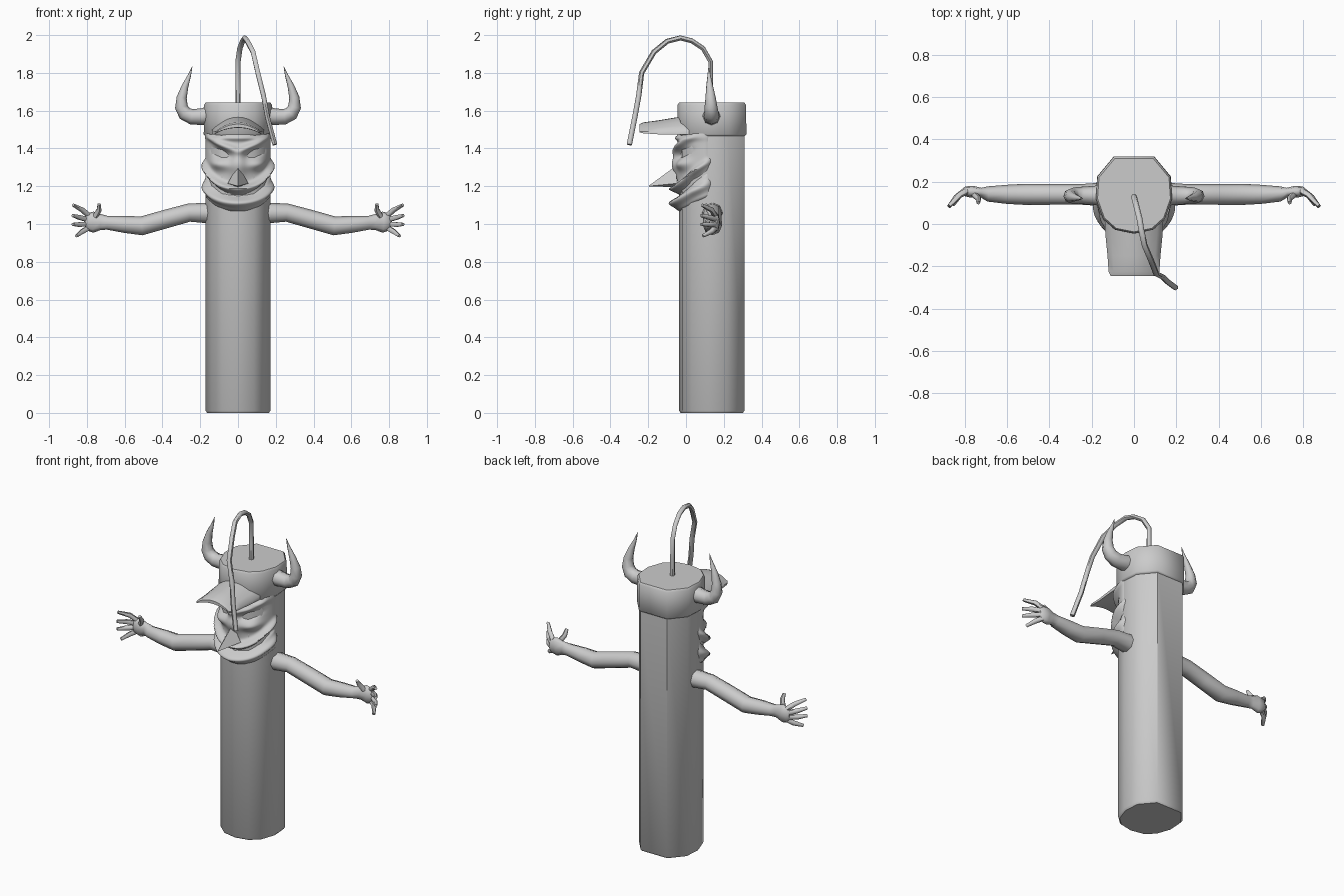
import bpy, bmesh, math
from math import sin, cos, exp, pi, radians

if "Cube" in bpy.data.objects:
    bpy.data.objects.remove(bpy.data.objects["Cube"])

grey = bpy.data.materials.new("plain grey")
grey.diffuse_color = (0.6, 0.6, 0.6, 1)
grey.use_nodes = True
grey.node_tree.nodes["Principled BSDF"].inputs["Base Color"].default_value = grey.diffuse_color
CY = 0.135  # y of the column axis


def finish(ob, angle=45):
    ob.data.materials.clear()
    ob.data.materials.append(grey)
    bpy.ops.object.select_all(action='DESELECT')
    ob.select_set(True)
    bpy.context.view_layer.objects.active = ob
    bpy.ops.object.shade_smooth_by_angle(angle=radians(angle))
    return ob


def mesh(name, verts, faces, angle=45):
    me = bpy.data.meshes.new(name)
    me.from_pydata(verts, [], faces)
    bm = bmesh.new()
    bm.from_mesh(me)
    bmesh.ops.recalc_face_normals(bm, faces=bm.faces)
    bm.to_mesh(me)
    bm.free()
    ob = bpy.data.objects.new(name, me)
    bpy.context.collection.objects.link(ob)
    return finish(ob, angle)


def loft(name, rings, angle=45):
    """Skin a list of equal closed rings and cap both ends."""
    n = len(rings[0])
    verts = [p for r in rings for p in r]
    faces = [(i*n + j, i*n + (j+1) % n, (i+1)*n + (j+1) % n, (i+1)*n + j)
             for i in range(len(rings)-1) for j in range(n)]
    faces += [tuple(range(n)), tuple(range(len(verts)-n, len(verts)))]
    return mesh(name, verts, faces, angle)


def tube(name, pts, res=1):
    """Tapered tube through (x, y, z, radius) points."""
    cu = bpy.data.curves.new(name, 'CURVE')
    cu.dimensions = '3D'
    cu.bevel_depth = 1
    cu.bevel_resolution = res
    cu.use_fill_caps = True
    sp = cu.splines.new('POLY')
    sp.points.add(len(pts)-1)
    for p, (x, y, z, r) in zip(sp.points, pts):
        p.co = (x, y, z, 1)
        p.radius = r
    tmp = bpy.data.objects.new(name, cu)
    bpy.context.collection.objects.link(tmp)
    bpy.context.view_layer.update()
    me = bpy.data.meshes.new_from_object(tmp)
    bpy.data.objects.remove(tmp)
    ob = bpy.data.objects.new(name, me)
    me.name = name
    bpy.context.collection.objects.link(ob)
    return finish(ob, 60)


# Column and cap share one faceted outline
half = [(0.09, 0.175), (0.165, 0.085), (0.172, -0.015), (0.14, -0.105), (0.085, -0.155)]
outline = half + [(0, -0.172)] + [(-x, y) for x, y in reversed(half)]


def ring(s, z):
    return [(x*s, CY + y*s, z) for x, y in outline]


loft("column", [ring(0.95, 0), ring(1, 0.012), ring(1, 1.5)], 50)
loft("cap", [ring(1.0, 1.465), ring(1.055, 1.475), ring(1.045, 1.63), ring(1.0, 1.642)], 50)

# Cap peak: arched plate reaching forward
rings = []
for y, w, z, arch, t in ((0.05, .14, 1.475, .05, .05), (-0.05, .135, 1.475, .055, .035),
                         (-0.15, .125, 1.475, .045, .028), (-0.225, .12, 1.48, .036, .022),
                         (-0.245, .11, 1.485, .032, .012)):
    us = [i/5 - 1 for i in range(11)]
    top = [(u*w, y, z + arch*(1-u*u) + t*(1-.5*u*u)) for u in us]
    bot = [(u*w, y, z + arch*(1-u*u)*.8) for u in reversed(us)]
    rings.append(top + bot)
loft("cap_peak", rings, 50)


# Face: relief wrapped on the front of the column
def g(d, w):
    return exp(-(d/w)**2)


def relief(a, z):
    x = abs(a)
    d = 0.004
    d += 0.034*g(z - (1.385 + 0.075*min(x, 1.1)), .020)*g(x - .45, .55)  # angry brow
    d += 0.018*g(z - 1.455, .014)*g(x, .9)                              # forehead fold
    d -= 0.022*g(z - (1.345 + 0.05*x), .016)*g(x - .55, .30)            # eye slit
    d += 0.030*g(z - 1.305 - 0.02*x, .030)*g(x - .55, .32)              # cheek
    d += 0.034*g(x, .22)*g(z - 1.32, .07)                               # nose bridge
    m = 0.085*x*x if x < 1.0 else 0.085 + .12*(x - 1.0)                 # mouth curve
    fade = 1/(1 + exp((x - 1.45)*9))
    d += 0.050*g(z - (1.185 + m), .019)*fade*(1 - .25*x)                # upper lip
    d -= 0.014*g(z - (1.152 + m*.9), .010)*fade                         # mouth line
    d += 0.052*g(z - (1.110 + m*.7), .026)*fade*(1 - .3*x)              # jaw
    edge = max(0, (x - 1.35)/.3)
    d -= .03*edge*edge
    if z < 1.075 + m*.55:
        d -= (1.075 + m*.55 - z)*1.2                                    # tuck below the jaw
    return d


NA, NZ = 56, 64
verts, faces = [], []
for i in range(NZ+1):
    z = 1.055 + 0.425*i/NZ
    for j in range(NA+1):
        a = (j/NA*2 - 1)*1.65
        r = 0.171 + relief(a, z)
        verts.append((r*sin(a), CY - r*cos(a), z))
for i in range(NZ):
    for j in range(NA):
        k = i*(NA+1) + j
        faces.append((k, k+1, k+NA+2, k+NA+1))
face = mesh("face", verts, faces, 60)
# Relief is an open sheet, so orient it outward
if sum(p.normal.y for p in face.data.polygons) > 0:
    face.data.flip_normals()

# Pointed beak nose
mesh("nose", [(0, -.05, 1.31), (-.055, -.05, 1.215), (.055, -.05, 1.215),
              (0, -.2, 1.2), (0, -.06, 1.195)],
     [(0, 1, 3), (0, 3, 2), (1, 4, 3), (4, 2, 3), (0, 2, 4, 1)], 20)

# Hanging wick
tube("wick", [(x, y, z, .014) for x, y, z in (
    (0, .13, 1.62), (0, .13, 1.74), (0, .13, 1.86), (.01, .09, 1.93), (.025, .03, 1.97),
    (.035, -.03, 1.985), (.05, -.10, 1.967), (.08, -.17, 1.91), (.105, -.235, 1.80),
    (.135, -.25, 1.68), (.155, -.27, 1.57), (.195, -.30, 1.42))])

FINGERS = (  # base, knuckle, tip
    ((.79, .155, 1.045), (.825, .135, 1.075), (.872, .085, 1.10)),
    ((.80, .155, 1.025), (.84, .125, 1.035), (.875, .08, 1.045)),
    ((.80, .155, 1.0), (.84, .125, .997), (.875, .08, .998)),
    ((.79, .155, .98), (.825, .135, .96), (.855, .09, .937)),
    ((.755, .14, 1.04), (.735, .12, 1.075), (.735, .10, 1.105)),
)
for s, side in ((1, "right"), (-1, "left")):
    # Curved horn
    tube(side + "_horn", [(s*x, y, z, r) for x, y, z, r in (
        (.13, .135, 1.58, .052), (.19, .135, 1.568, .045), (.245, .135, 1.568, .041),
        (.282, .135, 1.585, .038), (.300, .132, 1.62, .034), (.298, .13, 1.67, .027),
        (.280, .125, 1.73, .018), (.258, .122, 1.785, .009), (.242, .12, 1.835, .001))], 2)
    # Bent arm flowing into the palm
    tube(side + "_arm", [(s*x, y, z, r) for x, y, z, r in (
        (.14, .14, 1.058, .056), (.26, .14, 1.06, .048), (.38, .14, 1.027, .049),
        (.51, .14, .99, .050), (.60, .14, .998, .045), (.69, .142, 1.006, .036),
        (.725, .145, 1.01, .042), (.765, .15, 1.01, .056), (.80, .155, 1.01, .045),
        (.812, .155, 1.01, .02))], 2)
    for i, (b, k, t) in enumerate(FINGERS):
        tube(f"{side}_finger_{i+1}", [(s*p[0], p[1], p[2], r)
                                      for p, r in ((b, .015), (k, .014), (t, .009))])

# Flatten the palms front to back
for side in ("right", "left"):
    for v in bpy.data.objects[side + "_arm"].data.vertices:
        if abs(v.co.x) > .70:
            v.co.y = .155 + (v.co.y - .155)*.5
